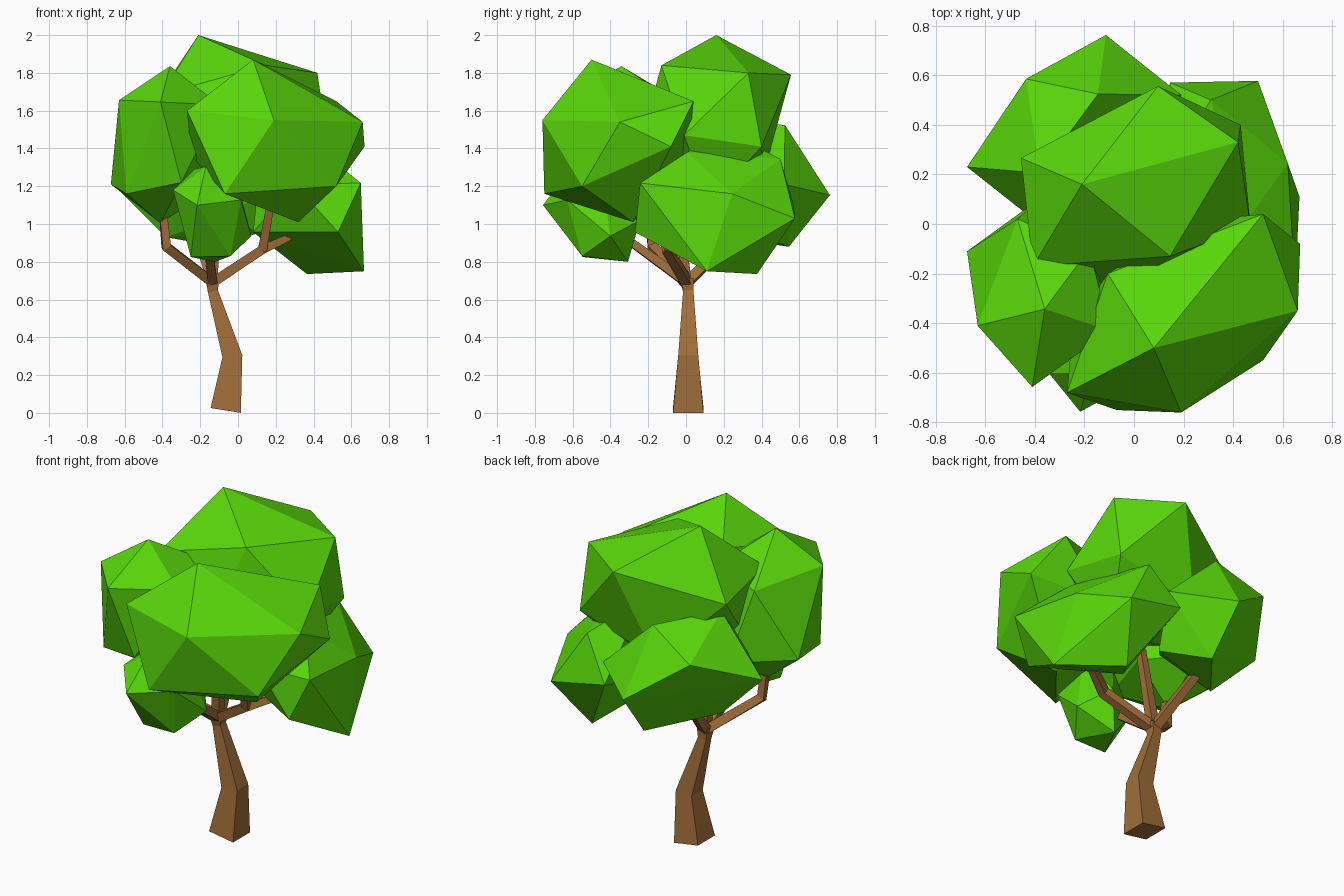
import bpy, bmesh
from mathutils import Vector

if "Cube" in bpy.data.objects:
    bpy.data.objects.remove(bpy.data.objects["Cube"])


def material(name, color):
    m = bpy.data.materials.new(name)
    m.diffuse_color = (*color, 1)
    m.use_nodes = True
    m.node_tree.nodes["Principled BSDF"].inputs["Base Color"].default_value = m.diffuse_color
    return m


GREEN = material("leaf green", (0.1, 0.68, 0.003))
BROWN = material("bark brown", (0.36, 0.155, 0.042))


def finish(bm, name, mat):
    bmesh.ops.recalc_face_normals(bm, faces=bm.faces[:])
    me = bpy.data.meshes.new(name)
    bm.to_mesh(me)
    bm.free()
    me.materials.append(mat)
    ob = bpy.data.objects.new(name, me)
    bpy.context.collection.objects.link(ob)
    return ob


def foliage(name, centre, corners, mirrored):
    """Faceted clump: hull of its corners; the listed ones are also mirrored through the centre."""
    bm = bmesh.new()
    pts = [Vector(p) for p in corners]
    pts += [2 * Vector(centre) - pts[i] for i in mirrored]
    for p in pts:
        bm.verts.new(p)
    res = bmesh.ops.convex_hull(bm, input=bm.verts[:])
    loose = {v for v in res["geom_interior"] if isinstance(v, bmesh.types.BMVert)}
    bmesh.ops.delete(bm, geom=list(loose), context='VERTS')
    finish(bm, name, GREEN)


def limb(name, path, radii, first_dir=None):
    """Four-sided tapered tube along a path."""
    bm = bmesh.new()
    pts = [Vector(p) for p in path]
    rings = []
    for i, p in enumerate(pts):
        d = (pts[min(i + 1, len(pts) - 1)] - pts[max(i - 1, 0)]).normalized()
        if i == 0 and first_dir:
            d = Vector(first_dir).normalized()
        u = Vector((0, 1, 0)).cross(d).normalized()
        v = d.cross(u)
        r = radii[i]
        rings.append([bm.verts.new(p + u * a * r + v * b * r)
                      for a, b in ((-1, -1), (1, -1), (1, 1), (-1, 1))])
    for lo, hi in zip(rings, rings[1:]):
        for k in range(4):
            n = (k + 1) % 4
            bm.faces.new((lo[k], lo[n], hi[n], hi[k]))
    bm.faces.new(rings[0][::-1])
    bm.faces.new(rings[-1])
    finish(bm, name, BROWN)


# Trunk with a bend and a small fork knot on top
limb("trunk", [(-0.065, 0.012, 0.013), (-0.03, 0.012, 0.3),
               (-0.133, 0.012, 0.645), (-0.135, 0.005, 0.71)],
     [0.081, 0.053, 0.027, 0.036], first_dir=(0.16, 0, 1))

# Branches spreading from the fork
fork = (-0.135, 0.005, 0.69)
elbow = (0.13, -0.1, 0.865)
limb("branch_left", [fork, (-0.38, -0.18, 0.88), (-0.4, -0.2, 1.1)], [0.026, 0.024, 0.02])
limb("branch_right", [fork, elbow, (0.27, -0.03, 0.93)], [0.026, 0.024, 0.018])
limb("branch_right_upper", [elbow, (0.18, -0.2, 1.15)], [0.024, 0.02])
limb("branch_middle", [fork, (-0.1, -0.06, 1.2)], [0.026, 0.02])
limb("branch_front", [fork, (-0.16, -0.3, 0.91)], [0.026, 0.02])
limb("branch_back", [fork, (-0.22, 0.27, 0.95)], [0.026, 0.022])

# Foliage clumps: centre, corner points, corners repeated on the far side
foliage("foliage_front", (0.207, -0.375, 1.45),
        [(.19, -.76, 1.55), (.66, -.35, 1.54), (.52, -.55, 1.2), (.08, -.5, 1.87), (-.27, -.68, 1.6),
         (-.07, -.75, 1.16), (.67, -.08, 1.41), (.52, .04, 1.65), (.32, -.28, 1.01)], (0, 1, 2))
foliage("foliage_top", (0.03, 0.14, 1.55),
        [(-.21, .16, 2.0), (.097, .556, 1.79), (.42, .33, 1.8), (.145, -.13, 1.84), (-.407, -.17, 1.685),
         (-.456, .266, 1.63), (.43, .4, 1.41), (.47, -.01, 1.47)], (0, 1, 2, 3))
foliage("foliage_left", (-0.385, -0.27, 1.42),
        [(-.36, -.343, 1.836), (-.41, -.657, 1.646), (-.63, -.41, 1.656), (-.47, .02, 1.62),
         (-.18, -.1, 1.68), (-.097, -.43, 1.63)], range(6))
foliage("foliage_small", (-0.135, -0.5, 1.06),
        [(-.217, -.757, 1.1), (-.17, -.6, 1.305), (.016, -.63, 1.127), (-.04, -.55, .83),
         (-.25, -.545, .825), (-.344, -.6, 1.18), (.07, -.4, .936), (-.12, -.307, .8)], (0, 2, 3, 4))
foliage("foliage_right", (0.4, 0.165, 1.12),
        [(.5, .577, 1.03), (.667, .11, .75), (.62, .245, 1.16), (.45, .005, 1.38), (.31, .5, 1.344),
         (.65, -.243, 1.217), (.365, .376, .735), (.53, -.27, .957), (.145, .57, 1.1),
         (.08, 0, .957)], (0, 1))
foliage("foliage_back", (-0.24, 0.375, 1.215),
        [(-.113, .762, 1.153), (-.1, .545, .88), (-.435, .585, 1.38), (-.145, .524, 1.524),
         (.19, .52, 1.21), (-.673, .23, 1.22), (-.38, .2, .93), (.1, .33, .95)], (0, 1, 2))
